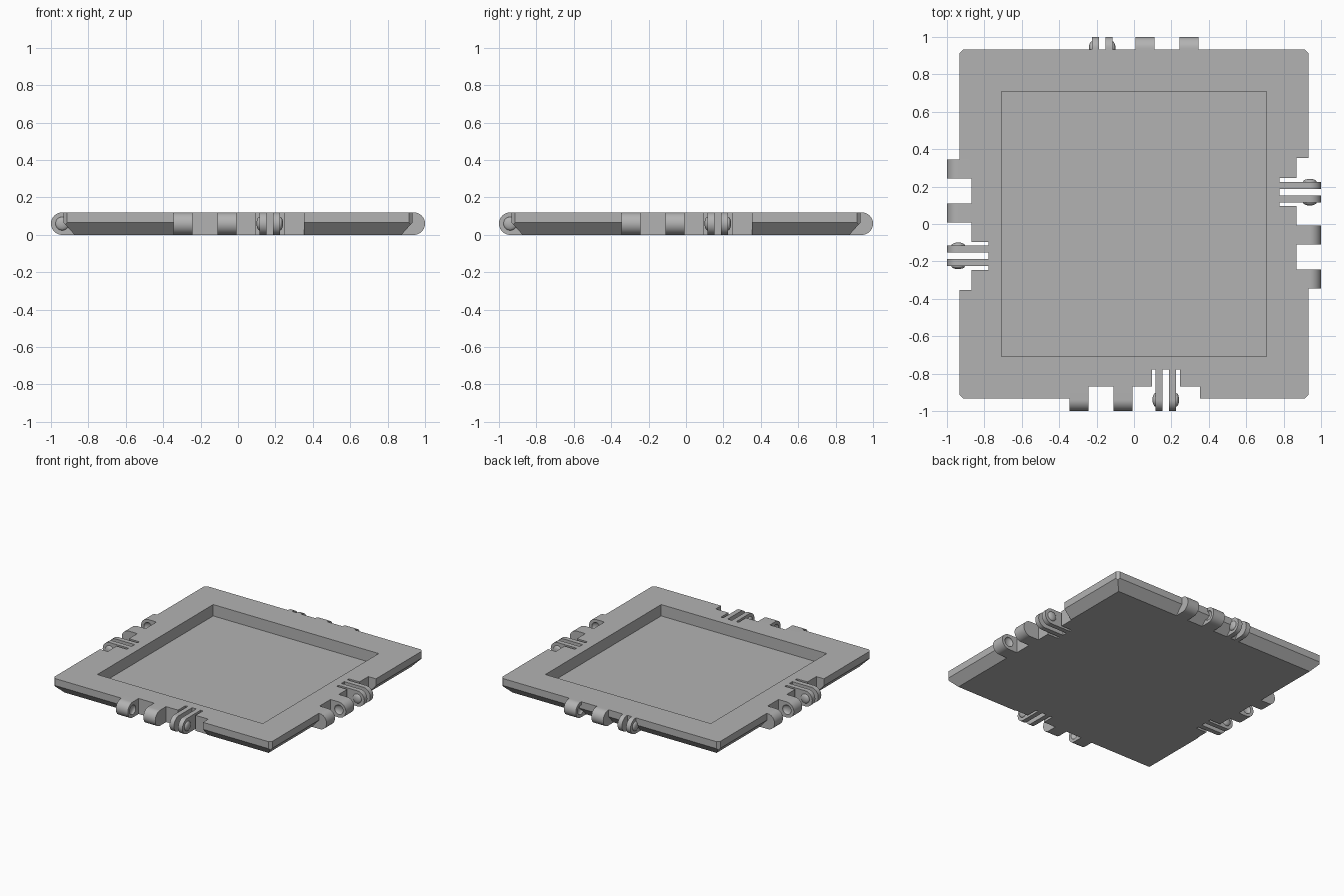
import bpy
import bmesh
import math
from mathutils import Matrix, Vector

cube = bpy.data.objects.get("Cube")
if cube:
    bpy.data.objects.remove(cube, do_unlink=True)

T = 0.12               # plate thickness
R = T / 2              # hinge radius
PIVOT = -1 + R         # hinge axis on the front side
NOTCH = -0.868         # back wall of the hinge notch
SLOT = -0.778          # back wall of the clip slots

grey = bpy.data.materials.new("plain grey")
grey.use_nodes = True
GREY = (0.45, 0.45, 0.45, 1)
grey.diffuse_color = GREY
grey.node_tree.nodes["Principled BSDF"].inputs["Base Color"].default_value = GREY


def make_object(name, bm, smooth=False):
    bmesh.ops.recalc_face_normals(bm, faces=bm.faces)
    mesh = bpy.data.meshes.new(name)
    bm.to_mesh(mesh)
    bm.free()
    mesh.materials.append(grey)
    ob = bpy.data.objects.new(name, mesh)
    bpy.context.collection.objects.link(ob)
    if smooth:
        shade(ob)
    return ob


def shade(ob):
    bpy.ops.object.select_all(action="DESELECT")
    ob.select_set(True)
    bpy.context.view_layer.objects.active = ob
    bpy.ops.object.shade_smooth_by_angle(angle=math.radians(35))


def add_box(bm, low, high):
    low, high = Vector(low), Vector(high)
    place = Matrix.Translation((low + high) / 2) @ Matrix.Diagonal((*(high - low), 1))
    bmesh.ops.create_cube(bm, size=1, matrix=place)


def add_bump(bm, x, depth):
    """Shallow dome on the hinge axis, used for pegs and for sockets."""
    place = (Matrix.Translation((x, PIVOT, R)) @ Matrix.Diagonal((depth, 0.036, 0.036, 1))
             @ Matrix.Rotation(math.pi / 2, 4, "Y"))
    bmesh.ops.create_uvsphere(bm, u_segments=32, v_segments=16, radius=1, matrix=place)


def add_tongue(bm, x0, x1, root):
    """Bar with a half round tip, running from root to the hinge axis."""
    profile = [(root, T)]
    for i in range(25):
        a = math.pi / 2 + math.pi * i / 24
        profile.append((PIVOT + R * math.cos(a), R + R * math.sin(a)))
    profile.append((root, 0))
    face = bm.faces.new([bm.verts.new((x0, y, z)) for y, z in profile])
    out = bmesh.ops.extrude_face_region(bm, geom=[face])
    moved = [v for v in out["geom"] if isinstance(v, bmesh.types.BMVert)]
    bmesh.ops.translate(bm, verts=moved, vec=(x1 - x0, 0, 0))


def cut(ob, bm):
    cutter = make_object(ob.name + "_cutter", bm)
    mod = ob.modifiers.new("cut", "BOOLEAN")
    mod.operation, mod.solver, mod.object = "DIFFERENCE", "EXACT", cutter
    bpy.context.view_layer.objects.active = ob
    bpy.ops.object.modifier_apply(modifier="cut")
    bpy.data.objects.remove(cutter, do_unlink=True)


# Plate with a bevelled underside and clipped corners
bm = bmesh.new()
H = 0.933
add_box(bm, (-H, -H, 0), (H, H, T))
planes = []
for i in range(4):
    turn = Matrix.Rotation(math.pi / 2 * i, 3, "Z")
    planes.append((turn @ Vector((0, -H, 0.066)), turn @ Vector((0, -1, -0.9))))
    planes.append((turn @ Vector((H - 0.01, -H + 0.01, 0)), turn @ Vector((1, -1, 0))))
for point, normal in planes:
    bmesh.ops.bisect_plane(bm, geom=bm.verts[:] + bm.edges[:] + bm.faces[:],
                           plane_co=point, plane_no=normal, clear_outer=True)
    bmesh.ops.holes_fill(bm, edges=[e for e in bm.edges if e.is_boundary])
plate = make_object("plate", bm)

# Recessed tray floor
bm = bmesh.new()
add_box(bm, (-0.708, -0.708, 0.032), (0.708, 0.708, 0.3))
cut(plate, bm)

# Hinge notch and clip slot on every side
for i in range(4):
    for low, high in [((-0.345, -1.1, -0.1), (0.353, NOTCH, 0.3)),
                      ((0.095, -1.05, -0.2), (0.245, SLOT, 0.4))]:
        bm = bmesh.new()
        add_box(bm, low, high)
        bm.transform(Matrix.Rotation(math.pi / 2 * i, 4, "Z"))
        cut(plate, bm)

# Hinge parts, repeated around the plate
for i, side in enumerate(["front", "left", "back", "right"]):
    parts = []
    # Knuckles with a socket on their facing sides
    for label, x0, x1, socket in [("outer", -0.345, -0.243, -0.243),
                                  ("inner", -0.11, -0.008, -0.11)]:
        bm = bmesh.new()
        add_tongue(bm, x0, x1, NOTCH)
        knuckle = make_object(f"{side}_{label}_knuckle", bm)
        bm = bmesh.new()
        add_bump(bm, socket, 0.018)
        cut(knuckle, bm)
        shade(knuckle)
        parts.append(knuckle)
    # Springy clip blades with pegs on their outer sides
    for label, x0, x1, peg in [("first", 0.115, 0.152, 0.115),
                               ("second", 0.188, 0.225, 0.225)]:
        bm = bmesh.new()
        add_tongue(bm, x0, x1, SLOT)
        parts.append(make_object(f"{side}_{label}_clip_blade", bm, True))
        bm = bmesh.new()
        add_bump(bm, peg, 0.016)
        parts.append(make_object(f"{side}_{label}_clip_peg", bm, True))
    for ob in parts:
        ob.rotation_euler.z = math.pi / 2 * i
